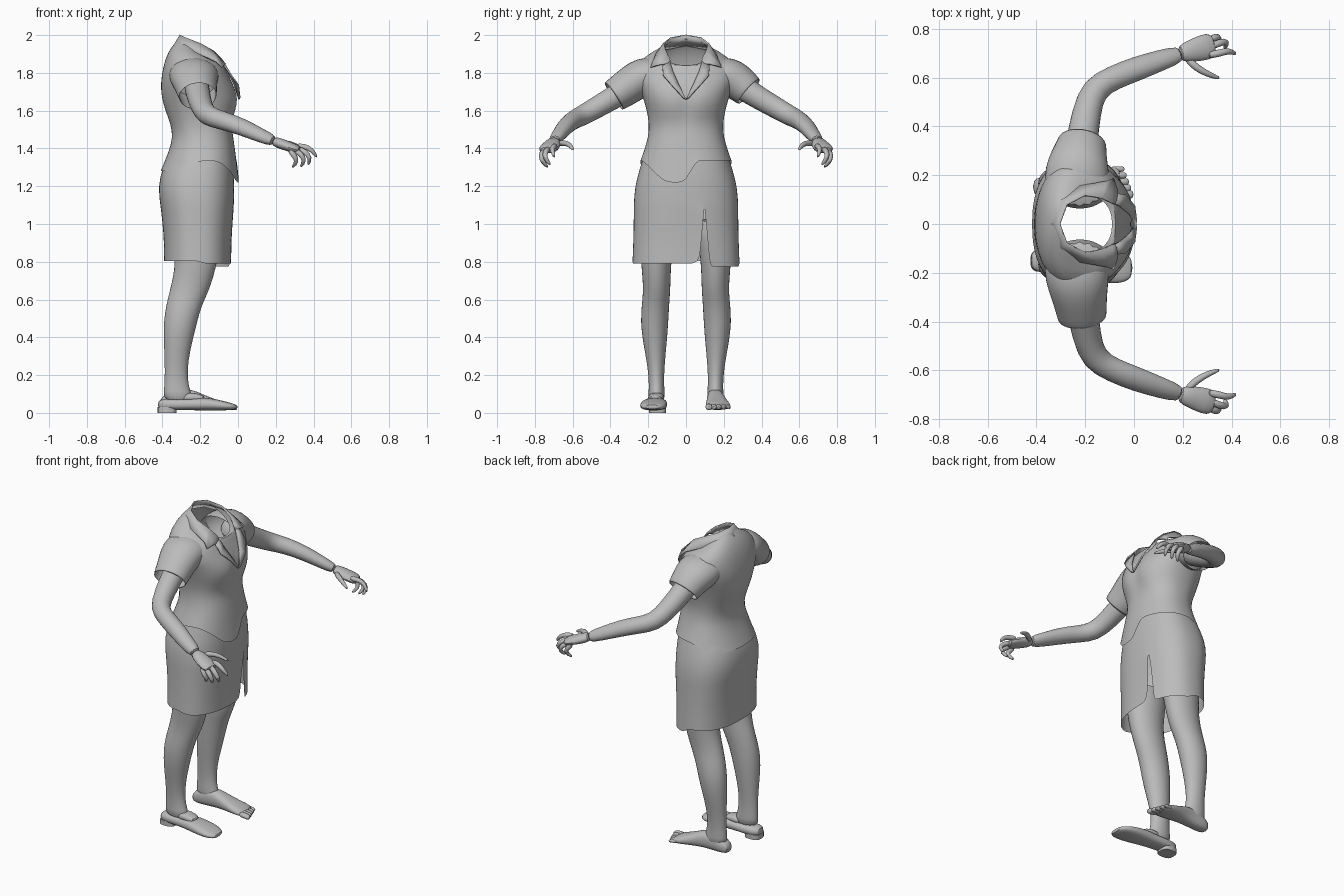
import bpy, bmesh, math
from mathutils import Vector

grey = bpy.data.materials.new("plain_grey")
grey.diffuse_color = (0.5, 0.5, 0.5, 1)


def finish(name, bm, subsurf=1, thick=0, angle=50):
    bmesh.ops.remove_doubles(bm, verts=bm.verts, dist=0.0003)
    bmesh.ops.recalc_face_normals(bm, faces=bm.faces)
    me = bpy.data.meshes.new(name)
    bm.to_mesh(me)
    bm.free()
    ob = bpy.data.objects.new(name, me)
    bpy.context.collection.objects.link(ob)
    me.materials.append(grey)
    if thick:
        m = ob.modifiers.new("thickness", 'SOLIDIFY')
        m.thickness = thick
        m.offset = 0
    if subsurf:
        m = ob.modifiers.new("smooth", 'SUBSURF')
        m.levels = m.render_levels = subsurf
    bpy.ops.object.select_all(action='DESELECT')
    ob.select_set(True)
    bpy.context.view_layer.objects.active = ob
    bpy.ops.object.shade_smooth_by_angle(angle=math.radians(angle))
    return ob


def loft(bm, rings, cap_a=True, cap_b=True, closed=True, skip=None):
    """Skin a list of point rings; skip(row, column) leaves a gap."""
    vs = [[bm.verts.new(p) for p in r] for r in rings]
    n = len(vs[0])
    for i in range(len(vs) - 1):
        for j in range(n if closed else n - 1):
            if not (skip and skip(i, j)):
                k = (j + 1) % n
                bm.faces.new((vs[i][j], vs[i][k], vs[i + 1][k], vs[i + 1][j]))
    if cap_a:
        bm.faces.new(vs[0])
    if cap_b:
        bm.faces.new(vs[-1])


def spow(v, e):
    return math.copysign(abs(v) ** e, v)


def level_ring(z, x0, x1, cy, ry, n=16, e=2.0, tilt=0.0):
    """Horizontal superellipse ring; tilt raises its +x side."""
    out = []
    for j in range(n):
        a = 2 * math.pi * j / n
        c, s = spow(math.cos(a), 2 / e), spow(math.sin(a), 2 / e)
        out.append(Vector(((x0 + x1) / 2 + (x1 - x0) / 2 * c, cy + ry * s, z + tilt * c)))
    return out


def tube(bm, path, sy=1, n=12, cap_a=True, cap_b=True):
    """Tube through (x, y, z, half width, half height)."""
    pts = [Vector((p[0], p[1] * sy, p[2])) for p in path]
    side, rings = None, []
    for i, p in enumerate(pts):
        t = (pts[min(i + 1, len(pts) - 1)] - pts[max(i - 1, 0)]).normalized()
        side = t.cross(Vector((0, 0, 1))) if side is None else side - t * side.dot(t)
        side.normalize()
        up = side.cross(t)
        rings.append([p + side * math.cos(a) * path[i][3] + up * math.sin(a) * path[i][4]
                      for a in (2 * math.pi * j / n for j in range(n))])
    loft(bm, rings, cap_a, cap_b)


# Blouse: stacked rings from the tilted neck rim to an uneven hem
N = 40
rows = [(1.91, -0.31, -0.09, 0.115, -0.07), (1.895, -0.35, -0.075, 0.19, -0.05),
        (1.85, -0.385, -0.065, 0.26, -0.03), (1.78, -0.405, -0.04, 0.275, -0.01),
        (1.72, -0.41, -0.008, 0.245, 0), (1.66, -0.402, 0.007, 0.225, 0),
        (1.60, -0.385, -0.005, 0.208, 0), (1.53, -0.357, -0.035, 0.195, 0),
        (1.46, -0.345, -0.025, 0.2, 0), (1.39, -0.365, -0.015, 0.222, 0)]
rings = [level_ring(z, a, b, 0, r, N, 2.3, t) for z, a, b, r, t in rows]
for ring in rings[4:7]:                       # shallow hollow between the breasts
    for p in ring:
        if p.x > -0.1:
            p.x -= 0.018 * math.exp(-(p.y / 0.04) ** 2)
hem = level_ring(1.335, -0.41, -0.003, 0, 0.243, N, 2.3)
for p in hem:
    if p.x < -0.2:
        p.z -= 0.055 * min(1, (-0.2 - p.x) / 0.15)
    elif p.y < 0.001:                         # loose front flap on one side
        p.z -= 0.115 * max(0, min(1, (0.23 + p.y) / 0.12))
        p.x += 0.008
middle = [(a * 0.5 + b * 0.5) for a, b in zip(rings[-1], hem)]
bm = bmesh.new()
loft(bm, rings + [middle, hem], False, False)
finish("blouse", bm)

# Skirt with a tapering front slit
rows = [(1.37, -0.36, -0.03, 0.222), (1.30, -0.40, -0.022, 0.243), (1.20, -0.424, -0.018, 0.272),
        (1.10, -0.412, -0.022, 0.277), (1.09, -0.41, -0.022, 0.277), (0.96, -0.395, -0.032, 0.278),
        (0.87, -0.392, -0.035, 0.281), (0.79, -0.392, -0.036, 0.284)]
rings = [level_ring(z, a, b, 0, r, N, 2.4) for z, a, b, r in rows]
slit = min(range(N // 4), key=lambda j: abs((rings[5][j].y + rings[5][j + 1].y) / 2 - 0.1))
for i in range(4, 8):
    w = 0.001 + 0.027 * (1.09 - rows[i][0]) / 0.3
    rings[i][slit].y, rings[i][slit + 1].y = 0.098 - w, 0.098 + w
for p in rings[-1]:
    if p.x > -0.2 and p.y > 0.1:
        p.z -= 0.015
    elif p.x < -0.2:
        p.z += 0.015
bm = bmesh.new()
loft(bm, rings, False, False, skip=lambda i, j: i >= 4 and j == slit)
finish("skirt", bm)

# Collar and lapels: paired inner and outer edge points, mirrored
collar = [((-.305, 0, 2.0), (-.338, 0, 1.945)), ((-.275, .08, 1.985), (-.315, .108, 1.925)),
          ((-.2, .118, 1.955), (-.22, .155, 1.905)), ((-.13, .105, 1.915), (-.115, .175, 1.86)),
          ((-.09, .085, 1.875), (-.085, .187, 1.83)), ((-.075, .08, 1.85), (-.067, .135, 1.845))]
lapel = [((-.08, .085, 1.86), (-.068, .125, 1.835)), ((-.055, .07, 1.81), (-.035, .12, 1.785)),
         ((-.02, .04, 1.74), (.002, .075, 1.735)), ((.006, .0, 1.66), (.01, .014, 1.668))]
for name, strip in (("collar", collar), ("lapels", lapel)):
    bm = bmesh.new()
    for s in (1, -1):
        loft(bm, [[(p[0], p[1] * s, p[2]) for p in pair] for pair in strip], False, False, False)
    finish(name, bm, 0, 0.008)

arm = [(-.23, .2, 1.79, .07, .075), (-.215, .33, 1.70, .068, .066), (-.195, .46, 1.625, .062, .06),
       (-.165, .555, 1.57, .058, .056), (-.085, .60, 1.55, .053, .05), (.02, .64, 1.515, .054, .046),
       (.12, .675, 1.468, .045, .036), (.2, .70, 1.435, .038, .03)]
palm = [(.18, .695, 1.442, .036, .029), (.24, .71, 1.42, .048, .029), (.29, .725, 1.403, .057, .026),
        (.335, .735, 1.388, .05, .02)]
fingers = [  # base, knuckle, joint, tip
    [(.30, .69, 1.412), (.35, .70, 1.412), (.39, .712, 1.395), (.42, .695, 1.35)],
    [(.31, .725, 1.40), (.355, .745, 1.385), (.385, .75, 1.35), (.37, .715, 1.31)],
    [(.30, .75, 1.39), (.335, .767, 1.37), (.355, .765, 1.335), (.33, .73, 1.30)],
    [(.27, .755, 1.395), (.30, .767, 1.36), (.315, .76, 1.33), (.285, .73, 1.298)],
    [(.21, .685, 1.425), (.255, .64, 1.43), (.30, .615, 1.42), (.355, .595, 1.39)]]

# Arms, hands and sleeves
for label, s, reach in (("left", 1, 0.0), ("right", -1, 0.05)):
    bm = bmesh.new()
    tube(bm, arm, s)
    finish(label + "_arm", bm)

    bm = bmesh.new()
    tube(bm, palm, s)
    for f in fingers:
        tube(bm, [p + (r, r) for p, r in zip(f, (.016, .017, .014, .008))], s, 8)
    finish(label + "_hand", bm)

    bm = bmesh.new()
    tube(bm, [(-.235, .12, 1.80, .12, .07), (-.235, .19, 1.79, .135, .098),
              (-.23, .25, 1.77, .125, .102), (-.22, .295 + reach / 2, 1.735 - reach / 3, .108, .094),
              (-.212, .335 + reach, 1.70 - reach / 2, .1, .086)], s, 16, False, False)
    finish(label + "_sleeve", bm, thick=0.006)

# Legs, from hidden thigh to ankle
leg = [(1.05, -.36, -.09, .15, .1), (.9, -.345, -.09, .155, .09), (.8, -.335, -.108, .158, .082),
       (.72, -.345, -.128, .156, .076), (.64, -.365, -.155, .155, .073), (.57, -.382, -.19, .162, .074),
       (.48, -.396, -.215, .167, .075), (.38, -.394, -.24, .165, .065), (.28, -.39, -.262, .16, .05),
       (.18, -.388, -.268, .157, .04), (.11, -.395, -.25, .155, .043), (.06, -.395, -.23, .157, .045)]


def foot(bm, sections, s, n=16):
    """Loft along x through (x, centre y, half width, bottom, top)."""
    rings = []
    for x, cy, ry, z0, z1 in sections:
        rings.append([Vector((x, s * cy + ry * spow(math.cos(a), .8),
                              (z0 + z1) / 2 + (z1 - z0) / 2 * spow(math.sin(a), .8)))
                      for a in (2 * math.pi * j / n for j in range(n))])
    loft(bm, rings)


for label, s in (("left", 1), ("right", -1)):
    bm = bmesh.new()
    loft(bm, [level_ring(z, a, b, cy * s, ry) for z, a, b, cy, ry in leg])
    finish(label + "_leg", bm)

# Bare foot with toes
bm = bmesh.new()
foot(bm, [(-.415, .152, .028, .025, .07), (-.385, .152, .042, .015, .10), (-.32, .153, .044, .015, .125),
          (-.25, .156, .044, .018, .13), (-.18, .162, .055, .018, .095), (-.10, .17, .067, .015, .065),
          (-.05, .17, .066, .015, .048)], 1)
for i in range(5):
    y, r = 0.121 + 0.026 * i, 0.02 - 0.0018 * i
    end = -0.003 - 0.009 * i
    tube(bm, [(-.075 - .006 * i, y, .034, r * .9, r * .9), (end - .03, y, .033, r, r * .9),
              (end - .008, y, .028, r, r * .8), (end, y, .026, r * .6, r * .5)], 1, 8)
finish("bare_foot", bm)

# Slip-on shoe with a low heel
bm = bmesh.new()
foot(bm, [(-.425, .15, .03, .02, .065), (-.395, .15, .05, .014, .076), (-.32, .152, .054, .014, .074),
          (-.25, .157, .056, .014, .078), (-.18, .165, .066, .012, .084), (-.1, .172, .075, .012, .07),
          (-.04, .176, .066, .014, .054), (-.005, .18, .038, .02, .042)], -1)
finish("shoe", bm)
bm = bmesh.new()
loft(bm, [level_ring(z, -.425, -.325, -.151, .046, 16, 3) for z in (0, .03)])
finish("shoe_heel", bm, 0)
bm = bmesh.new()
foot(bm, [(-.30, .155, .046, .058, .10), (-.24, .158, .042, .06, .112), (-.17, .164, .04, .055, .09)], -1)
finish("shod_instep", bm)
